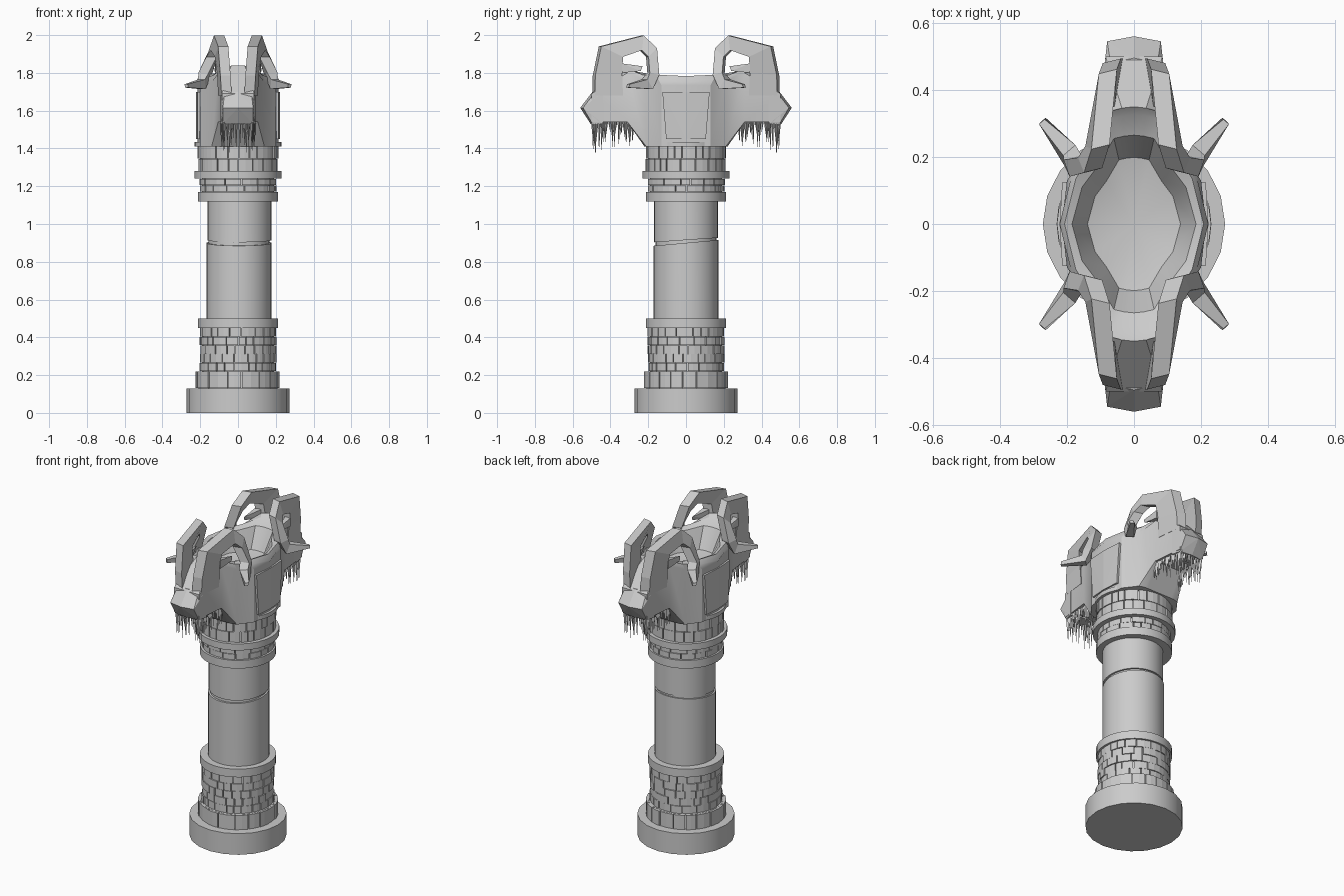
import bpy, bmesh, math, random
from mathutils import Vector

if "Cube" in bpy.data.objects:
    bpy.data.objects.remove(bpy.data.objects["Cube"])

random.seed(4)


def make(name, verts, faces=(), mirror=False, smooth=None, recalc=True):
    """Mesh object from points; a convex hull when no faces are given."""
    bm = bmesh.new()
    vs = [bm.verts.new(v) for v in verts]
    if faces:
        for f in faces:
            bm.faces.new([vs[i] for i in f])
        bmesh.ops.remove_doubles(bm, verts=bm.verts[:], dist=0.0005)
    else:
        bmesh.ops.convex_hull(bm, input=vs)
        loose = [v for v in bm.verts if not v.link_faces]
        bmesh.ops.delete(bm, geom=loose, context='VERTS')
    if recalc:
        bmesh.ops.recalc_face_normals(bm, faces=bm.faces[:])
    me = bpy.data.meshes.new(name)
    bm.to_mesh(me)
    bm.free()
    ob = bpy.data.objects.new(name, me)
    bpy.context.collection.objects.link(ob)
    if mirror:
        m = ob.modifiers.new("mirror", 'MIRROR')
        m.use_axis = (True, True, False)
        m.merge_threshold = 0.0005
    if smooth:
        bpy.ops.object.select_all(action='DESELECT')
        bpy.context.view_layer.objects.active = ob
        ob.select_set(True)
        bpy.ops.object.shade_smooth_by_angle(angle=math.radians(smooth))
    return ob


def tube_faces(start, sections, n, caps=True):
    """Quads joining consecutive n-point sections."""
    out = []
    for k in range(sections - 1):
        o = start + n * k
        out += [(o + j, o + (j + 1) % n, o + n + (j + 1) % n, o + n + j) for j in range(n)]
    if caps:
        e = start + n * (sections - 1)
        out += [tuple(range(start, start + n)), tuple(range(e, e + n))]
    return out


def drum(name, r, z0, z1, n=28, tilt0=0.0, tilt1=0.0, cx=0.0):
    """Capped cylinder; the tilts slope the ends along y."""
    verts = []
    for z, t in ((z0, tilt0), (z1, tilt1)):
        for i in range(n):
            a = math.tau * i / n
            y = r * math.sin(a)
            verts.append((cx + r * math.cos(a), y, z + t * y))
    return make(name, verts, tube_faces(0, 2, n), smooth=30)


def bricks(name, r, z0, z1, courses, count):
    """Rows of curved bricks with random widths over a recessed core."""
    drum(name + "_core", r - 0.012, z0, z1)
    verts, faces = [], []
    h = (z1 - z0) / courses
    for c in range(courses):
        w = [random.uniform(0.6, 1.4) for _ in range(count)]
        a = random.random()
        lo, hi = z0 + c * h + 0.001, z0 + (c + 1) * h - 0.001
        for wi in w:
            span = math.tau * wi / sum(w)
            ro, ri = r + random.uniform(-0.003, 0.003), r - 0.02
            faces += tube_faces(len(verts), 3, 4)
            for k in range(3):
                t = a + 0.012 + (span - 0.024) * k / 2
                for rr, z in ((ri, lo), (ro, lo), (ro, hi), (ri, hi)):
                    verts.append((rr * math.cos(t), rr * math.sin(t), z))
            a += span
    return make(name, verts, faces)


# Column: plinth, brick bands, rings and cracked shaft
drum("plinth", 0.272, 0, 0.13, n=20)
bricks("foot_bricks", 0.222, 0.13, 0.22, 1, 16)
bricks("lower_bricks", 0.202, 0.22, 0.45, 5, 20)
drum("lower_ring", 0.213, 0.45, 0.5)
drum("lower_shaft", 0.172, 0.5, 0.9, n=32, tilt1=0.09, cx=0.005)
drum("shaft_core", 0.162, 0.85, 0.97, n=32, cx=0.005)
drum("upper_shaft", 0.170, 0.915, 1.12, n=32, tilt0=0.07, cx=0.008)
drum("upper_ring", 0.213, 1.12, 1.17)
bricks("upper_bricks", 0.203, 1.17, 1.24, 2, 18)
drum("collar_ring", 0.231, 1.24, 1.28)
bricks("neck_bricks", 0.212, 1.28, 1.41, 2, 22)
drum("neck_plate", 0.23, 1.41, 1.435).scale.y = 0.92

# Double-headed bowl: a quarter lofted from an outer and an inner plan outline
outer = [(.215, 0), (.2, -.13), (.14, -.21), (.105, -.31), (.085, -.5), (0, -.5)]
inner = [(.185, 0), (.155, -.11), (.11, -.17), (.06, -.255), (.03, -.262), (0, -.265)]
top_z = [1.735, 1.735, 1.75, 1.80, 1.69, 1.69]


def jaw_z(y):
    return 1.54 if y < -.25 else 1.41


def rim(scale, z, rise):
    return [(x * scale, y * scale * (1 + .1 * (scale > 1)), z + rise * (y / .265) ** 2) for x, y in inner]


levels = [[(0, 0, 1.41)] * 6,
          [(x, max(y, -.22), 1.41) for x, y in outer],
          [(x, max(y, -.31), jaw_z(y)) for x, y in outer],
          [(x, y, jaw_z(y)) for x, y in outer],
          [(x, y, z) for (x, y), z in zip(outer, top_z)],
          rim(1.2, 1.75, .09), rim(1.12, 1.783, .035), rim(1, 1.775, .015),
          rim(.75, 1.67, 0), [(0, 0, 1.63)] * 6]
verts, faces = [p for lv in levels for p in lv], []
for j in range(len(levels) - 1):
    for i in range(5):
        a, b = 6 * j + i, 6 * (j + 1) + i
        pts = {}
        for k in (a, b, b + 1, a + 1):  # drop coincident corners
            pts.setdefault(verts[k], k)
        if len(pts) > 2:
            faces.append(list(pts.values()))
make("bowl_body", verts, faces, mirror=True, smooth=25, recalc=False)

# Raised side panels
make("side_panel", [(x + .008 * y / s * (x > .2), y, z) for x in (.195, .222)
                    for z, s in ((1.45, .105), (1.70, .125)) for y in (0, -s)], mirror=True)

# Snouts: keeled wedge, each level giving height, keel y, side x and side y
snout = []
for z, keel, sx, sy in ((1.70, -.495, .07, -.48), (1.615, -.56, .08, -.545), (1.53, -.505, .08, -.495)):
    snout += [(0, keel, z), (sx, sy, z), (.092, -.44, z), (0, -.42, z)]
make("snout", snout, mirror=True)

# Horns: sections given by x, front edge (y, z) and back edge (y, z)
horn = [(.06, -.488, 1.68, -.34, 1.68),
        (.066, -.487, 1.785, -.345, 1.80),
        (.078, -.455, 1.94, -.34, 1.885),
        (.10, -.23, 1.998, -.24, 1.92),
        (.122, -.16, 1.93, -.205, 1.885),
        (.165, -.148, 1.79, -.198, 1.80),
        (.19, -.19, 1.715, -.22, 1.765),
        (.272, -.31, 1.722, -.305, 1.74)]
verts = []
for x, y0, z0, y1, z1 in horn:
    d = Vector((1, .25, 0)) * .027 if x < .18 else Vector((.75, .65, 0)) * (.024 if x < .25 else .011)
    a, b = Vector((x, y0, z0)), Vector((x + (.018 if x < .18 else .003), y1, z1))
    verts += [a - d, a + d, b + d, b - d]
make("horn", verts, tube_faces(0, len(horn), 4), mirror=True)

# Ears pointing back into the horn loop
make("ear", [(x, -.34, z) for x in (.08, .12) for z in (1.80, 1.85)] + [(.12, -.23, 1.835), (.125, -.24, 1.81)],
     mirror=True)

# Beard of thin spikes along the jaw and across the chin
verts, faces = [], []
roots = [(.088 - .015 * i / 17, -.28 - .215 * i / 17) for i in range(18)]
roots += [(.01 + .0155 * i, -.49) for i in range(5)]
roots += [(random.uniform(.02, .06), random.uniform(-.48, -.33)) for _ in range(8)]
for x, y in roots:
    o, r = len(verts), random.uniform(.006, .01)
    length = random.uniform(.06, .14) + (.03 if y < -.44 else 0)
    for k in range(4):
        a = math.tau * k / 4
        verts.append((x + r * math.cos(a), y + r * math.sin(a), 1.555))
    verts.append((x, y + random.uniform(-.01, .01), 1.54 - length))
    faces += [(o + k, o + (k + 1) % 4, o + 4) for k in range(4)] + [(o, o + 1, o + 2, o + 3)]
make("beard", verts, faces, mirror=True)
